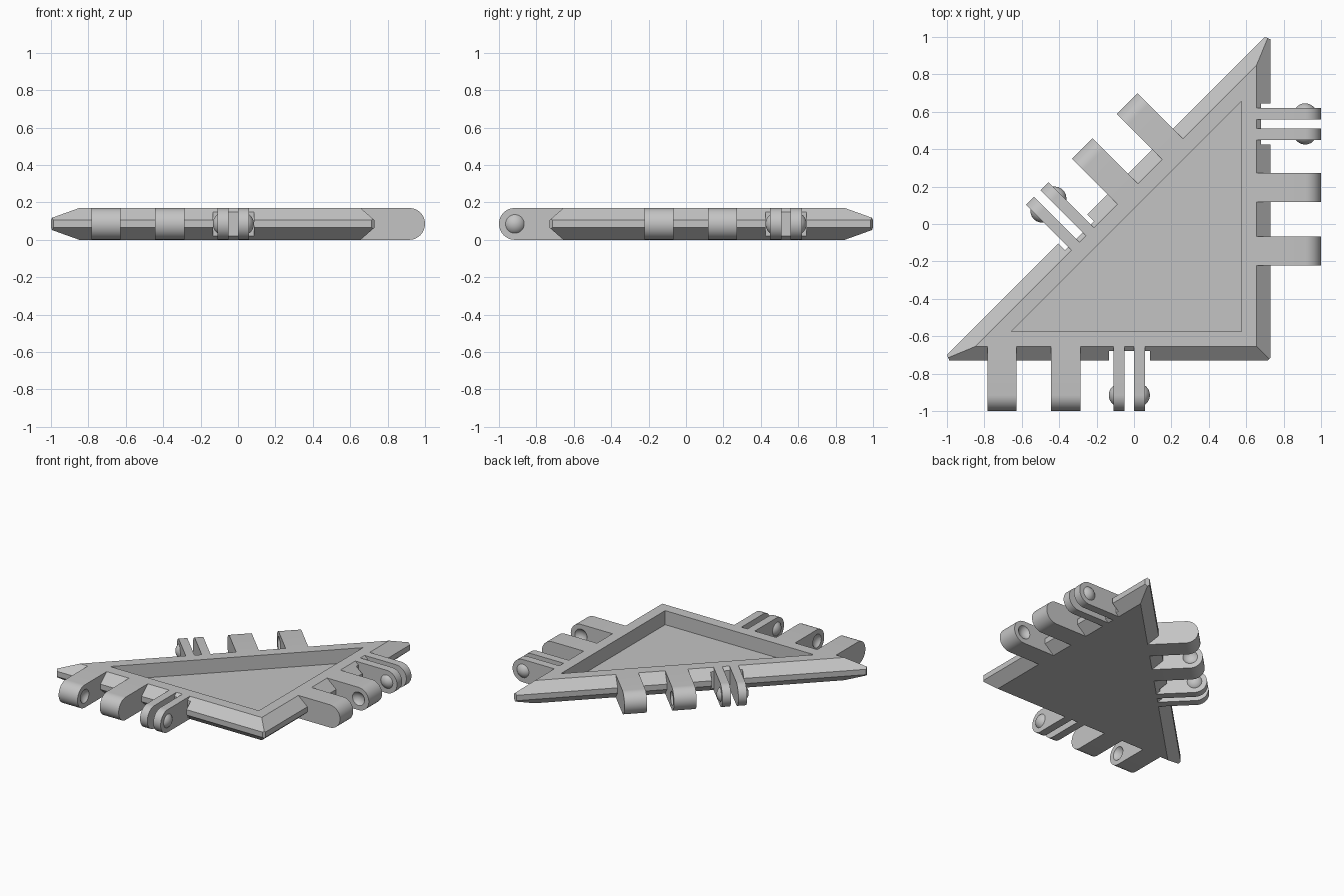
import bpy, bmesh, math
from mathutils import Matrix, Vector

cube = bpy.data.objects.get("Cube")
if cube:
    bpy.data.objects.remove(cube, do_unlink=True)

H = 0.17            # plate thickness
BEVEL = 0.075       # width of the sloped rim
REACH = 0.26        # hinge axis distance from the plate top edge
STEP = 0.34         # spacing of hinge parts along an edge
DOME_R, DOME_H = 0.0625, 0.025

grey = bpy.data.materials.new("light grey plastic")
grey.use_nodes = True
grey.diffuse_color = (0.55, 0.55, 0.55, 1)
grey.node_tree.nodes["Principled BSDF"].inputs["Base Color"].default_value = (0.55, 0.55, 0.55, 1)


def finish(bm, name, matrix=None):
    """Turn a bmesh into a named grey object."""
    bmesh.ops.recalc_face_normals(bm, faces=bm.faces)
    mesh = bpy.data.meshes.new(name)
    bm.to_mesh(mesh)
    bm.free()
    mesh.materials.append(grey)
    obj = bpy.data.objects.new(name, mesh)
    if matrix:
        obj.matrix_world = matrix
    bpy.context.collection.objects.link(obj)
    return obj


def smooth(obj):
    bpy.ops.object.select_all(action='DESELECT')
    obj.select_set(True)
    bpy.context.view_layer.objects.active = obj
    bpy.ops.object.shade_smooth_by_angle(angle=math.radians(30))


def cut(obj, cutter):
    """Subtract the cutter and delete it."""
    bpy.context.view_layer.update()
    mod = obj.modifiers.new("cut", 'BOOLEAN')
    mod.operation, mod.solver, mod.object = 'DIFFERENCE', 'EXACT', cutter
    bpy.context.view_layer.objects.active = obj
    bpy.ops.object.modifier_apply(modifier=mod.name)
    bpy.data.objects.remove(cutter, do_unlink=True)


def triangle(inset):
    """Corners of the outline moved inward by inset."""
    a = 0.73 - inset
    c = 0.30 - inset * math.sqrt(2)
    return [(a, -a), (a, a + c), (-a - c, -a)]


def box(name, x0, x1, y0, y1, z0, z1, matrix):
    bm = bmesh.new()
    bmesh.ops.create_cube(bm, size=1)
    bmesh.ops.scale(bm, verts=bm.verts, vec=(x1 - x0, y1 - y0, z1 - z0))
    bmesh.ops.translate(bm, verts=bm.verts, vec=((x0 + x1) / 2, (y0 + y1) / 2, (z0 + z1) / 2))
    return finish(bm, name, matrix)


def sphere(bm, x):
    """Ball on the hinge axis, poles along the axis."""
    m = Matrix.Translation((x, -REACH, H / 2)) @ Matrix.Rotation(math.pi / 2, 4, 'Y')
    bmesh.ops.create_uvsphere(bm, u_segments=32, v_segments=24, radius=DOME_R, matrix=m)


def lug(name, x0, x1, matrix):
    """Flat bar with a fully rounded end, from x0 to x1."""
    r = H / 2
    bm = bmesh.new()
    pts = [(0, 0)]
    for i in range(25):
        a = math.pi * i / 24
        pts.append((-REACH - r * math.sin(a), r - r * math.cos(a)))
    pts.append((0, H))
    face = bm.faces.new([bm.verts.new((x0, y, z)) for y, z in pts])
    ext = bmesh.ops.extrude_face_region(bm, geom=[face])
    verts = [v for v in ext["geom"] if isinstance(v, bmesh.types.BMVert)]
    bmesh.ops.translate(bm, verts=verts, vec=(x1 - x0, 0, 0))
    return finish(bm, name, matrix)


def dome(name, x, side, matrix):
    """Shallow bump on the face at x, pointing to side."""
    bm = bmesh.new()
    sphere(bm, x - side * (DOME_R - DOME_H))
    bmesh.ops.bisect_plane(bm, geom=bm.verts[:] + bm.edges[:] + bm.faces[:],
                           plane_co=(x, 0, 0), plane_no=(-side, 0, 0), clear_outer=True)
    smooth(finish(bm, name, matrix))


# Triangular plate with sloped rim and trimmed corners
bm = bmesh.new()
for inset, z in ((BEVEL, 0), (0, 0.065), (0, 0.105), (BEVEL, H)):
    for x, y in triangle(inset):
        bm.verts.new((x, y, z))
bmesh.ops.convex_hull(bm, input=bm.verts)
bmesh.ops.dissolve_limit(bm, angle_limit=0.01, verts=bm.verts, edges=bm.edges)
s, c = math.sin(math.pi / 8), math.cos(math.pi / 8)
for co, no in (((0.70, 1, 0), (s, c, 0)), ((-1, -0.70, 0), (-c, -s, 0)),
               ((0.7225, -0.7225, 0), (1, -1, 0))):
    res = bmesh.ops.bisect_plane(bm, geom=bm.verts[:] + bm.edges[:] + bm.faces[:], plane_co=co,
                                 plane_no=Vector(no).normalized(), clear_outer=True)
    bmesh.ops.holes_fill(bm, edges=[e for e in bm.edges if e.is_boundary])
plate = finish(bm, "triangle_plate")

# Recessed pocket
bm = bmesh.new()
for z in (0.065, H + 0.1):
    for x, y in triangle(0.155):
        bm.verts.new((x, y, z))
bmesh.ops.convex_hull(bm, input=bm.verts)
cut(plate, finish(bm, "pocket_cutter"))

# Hinge parts along the three edges
edges = {"front": ((-0.365, -0.655), 0), "left": ((0.655, 0.195), 90),
         "diagonal": ((-0.0335, 0.1602), 225)}
for edge, ((ex, ey), angle) in edges.items():
    m = Matrix.Translation((ex, ey, 0)) @ Matrix.Rotation(math.radians(angle), 4, 'Z')

    # Two wide knuckles with dimples facing each other
    for label, centre, side in (("outer", -STEP, 1), ("inner", 0, -1)):
        knuckle = lug(f"{edge}_{label}_knuckle", centre - 0.078, centre + 0.078, m)
        bm = bmesh.new()
        sphere(bm, centre + side * (0.078 + DOME_R - DOME_H))
        cut(knuckle, finish(bm, "dimple_cutter", m))
        smooth(knuckle)

    # Fork of two thin prongs with domes, in a rim notch
    cut(plate, box("notch_cutter", STEP - 0.11, STEP + 0.11, -0.2, -0.025, -0.1, H + 0.1, m))
    for label, side in (("first", -1), ("second", 1)):
        x0, x1 = sorted((STEP + side * 0.025, STEP + side * 0.085))
        smooth(lug(f"{edge}_{label}_prong", x0, x1, m))
        dome(f"{edge}_{label}_dome", STEP + side * 0.085, side, m)
